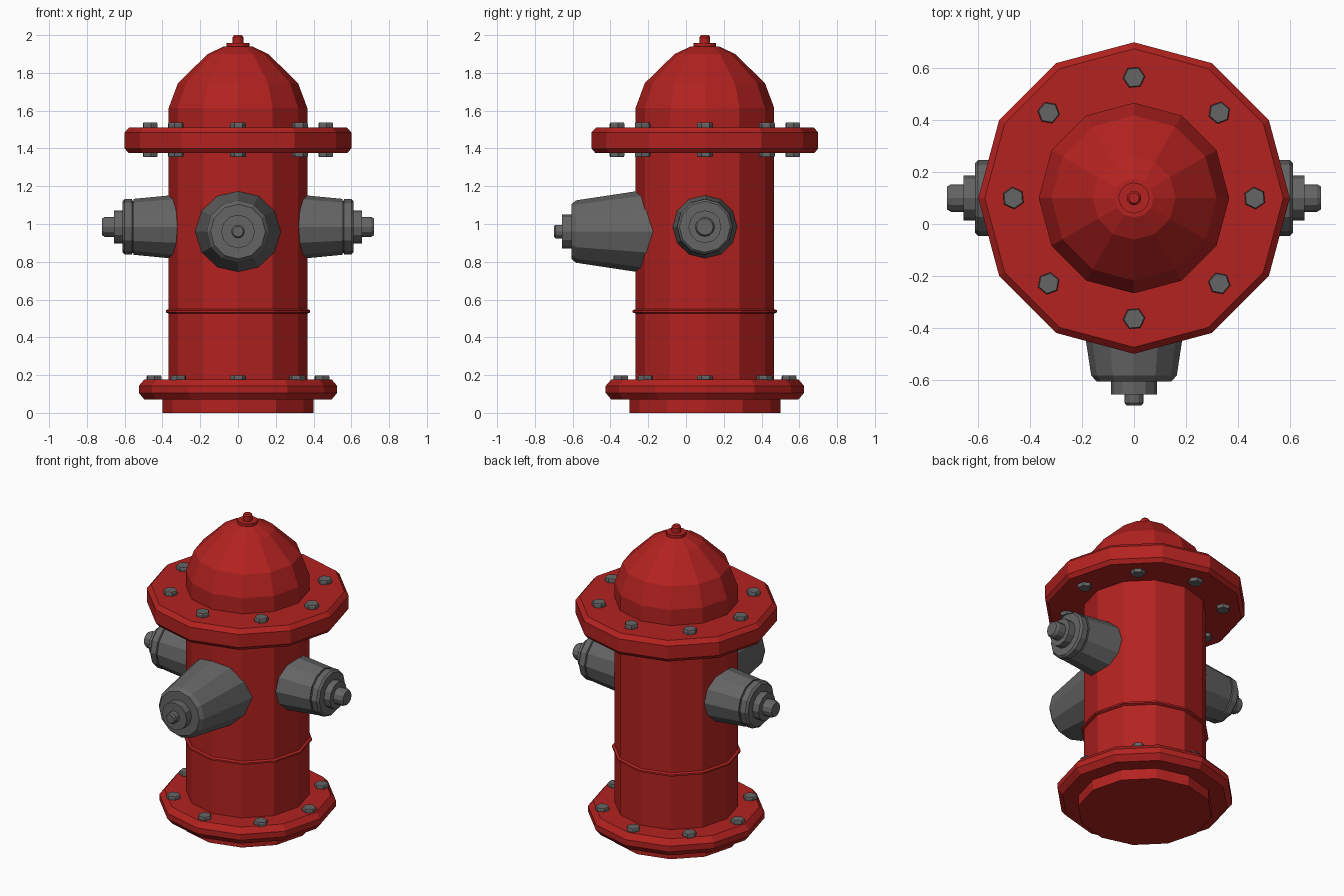
import bpy, bmesh
from math import cos, sin, pi, radians
from mathutils import Matrix, Vector

if "Cube" in bpy.data.objects:
    bpy.data.objects.remove(bpy.data.objects["Cube"])

CY = 0.1  # the barrel axis sits slightly behind the origin


def material(name, color):
    m = bpy.data.materials.new(name)
    m.diffuse_color = color
    m.use_nodes = True
    m.node_tree.nodes["Principled BSDF"].inputs["Base Color"].default_value = m.diffuse_color
    return m


RED = material("red_paint", (0.45, 0.016, 0.014, 1))
GREY = material("grey_metal", (0.13, 0.13, 0.13, 1))


def lathe(bm, profile, n, matrix, turn=0.0):
    """Closed solid of revolution from (radius, height) points, n flat sides."""
    rings = []
    for r, h in profile:
        rings.append([bm.verts.new(matrix @ Vector((
            r * cos(turn + 2 * pi * i / n), r * sin(turn + 2 * pi * i / n), h)))
            for i in range(n)])
    for a, b in zip(rings, rings[1:]):
        for i in range(n):
            j = (i + 1) % n
            bm.faces.new((a[i], a[j], b[j], b[i]))
    bm.faces.new(rings[0][::-1])
    bm.faces.new(rings[-1])


def finish(bm, name, mat):
    bmesh.ops.recalc_face_normals(bm, faces=bm.faces)
    me = bpy.data.meshes.new(name)
    bm.to_mesh(me)
    bm.free()
    me.materials.append(mat)
    ob = bpy.data.objects.new(name, me)
    bpy.context.collection.objects.link(ob)
    return ob


def turned(name, profile, mat, matrix=Matrix.Translation((0, CY, 0)), n=12):
    bm = bmesh.new()
    lathe(bm, profile, n, matrix)
    return finish(bm, name, mat)


# Foot, barrel with bead, and domed bonnet
turned("foot", [(0.40, 0), (0.40, 0.08)], RED)
turned("base_flange", [(0.495, 0.07), (0.525, 0.106), (0.525, 0.143), (0.495, 0.178)], RED)
turned("barrel", [(0.367, 0.15), (0.367, 1.40)], RED)
turned("barrel_bead", [(0.365, 0.525), (0.382, 0.532), (0.382, 0.543), (0.365, 0.55)], RED)
turned("top_flange", [(0.58, 1.376), (0.60, 1.40), (0.60, 1.485), (0.575, 1.512)], RED)
turned("bonnet", [(0.367, 1.50), (0.367, 1.614), (0.318, 1.746), (0.16, 1.90),
                  (0.075, 1.94)], RED)
turned("bonnet_washer", [(0.06, 1.93), (0.06, 1.957)], RED)
turned("bonnet_nut", [(0.028, 1.95), (0.028, 1.99), (0.02, 2.0)], RED)


# Rings of eight hex bolt heads
def bolt_ring(name, radius, z0, z1):
    bm = bmesh.new()
    inner, outer = sorted((z0, z1)) if z1 > z0 else (z0, z1)
    edge = inner + (outer - inner) * 0.8
    for k in range(8):
        a = k * pi / 4
        pos = Matrix.Translation((radius * cos(a), CY + radius * sin(a), 0))
        lathe(bm, [(0.043, inner), (0.043, edge), (0.039, outer)], 6, pos,
              a + radians(35))
    finish(bm, name, GREY)


bolt_ring("top_flange_bolts", 0.465, 1.50, 1.537)
bolt_ring("top_flange_nuts", 0.465, 1.39, 1.354)
bolt_ring("base_flange_bolts", 0.445, 0.165, 0.198)

# Large front outlet with cap and nut
front = Matrix.Translation((0, 0, 0.96)) @ Matrix.Rotation(radians(90), 4, 'X')
turned("front_outlet", [(0.238, 0.10), (0.165, 0.583), (0.145, 0.606)], GREY, front)
turned("front_cap_boss", [(0.089, 0.59), (0.089, 0.656)], GREY, front)
turned("front_cap_nut", [(0.036, 0.64), (0.036, 0.69), (0.028, 0.70)], GREY, front)

# Two small side outlets
for side, s in (("right", 1), ("left", -1)):
    m = Matrix.Translation((0, CY, 0.985)) @ Matrix.Rotation(radians(90 * s), 4, 'Y')
    turned(side + "_outlet", [(0.182, 0.20), (0.148, 0.552)], GREY, m)
    turned(side + "_cap", [(0.138, 0.54), (0.138, 0.558), (0.147, 0.562),
                           (0.147, 0.60), (0.135, 0.612)], GREY, m)
    turned(side + "_cap_boss", [(0.087, 0.60), (0.087, 0.656)], GREY, m)
    turned(side + "_cap_nut", [(0.053, 0.64), (0.053, 0.705), (0.044, 0.72)], GREY, m)
